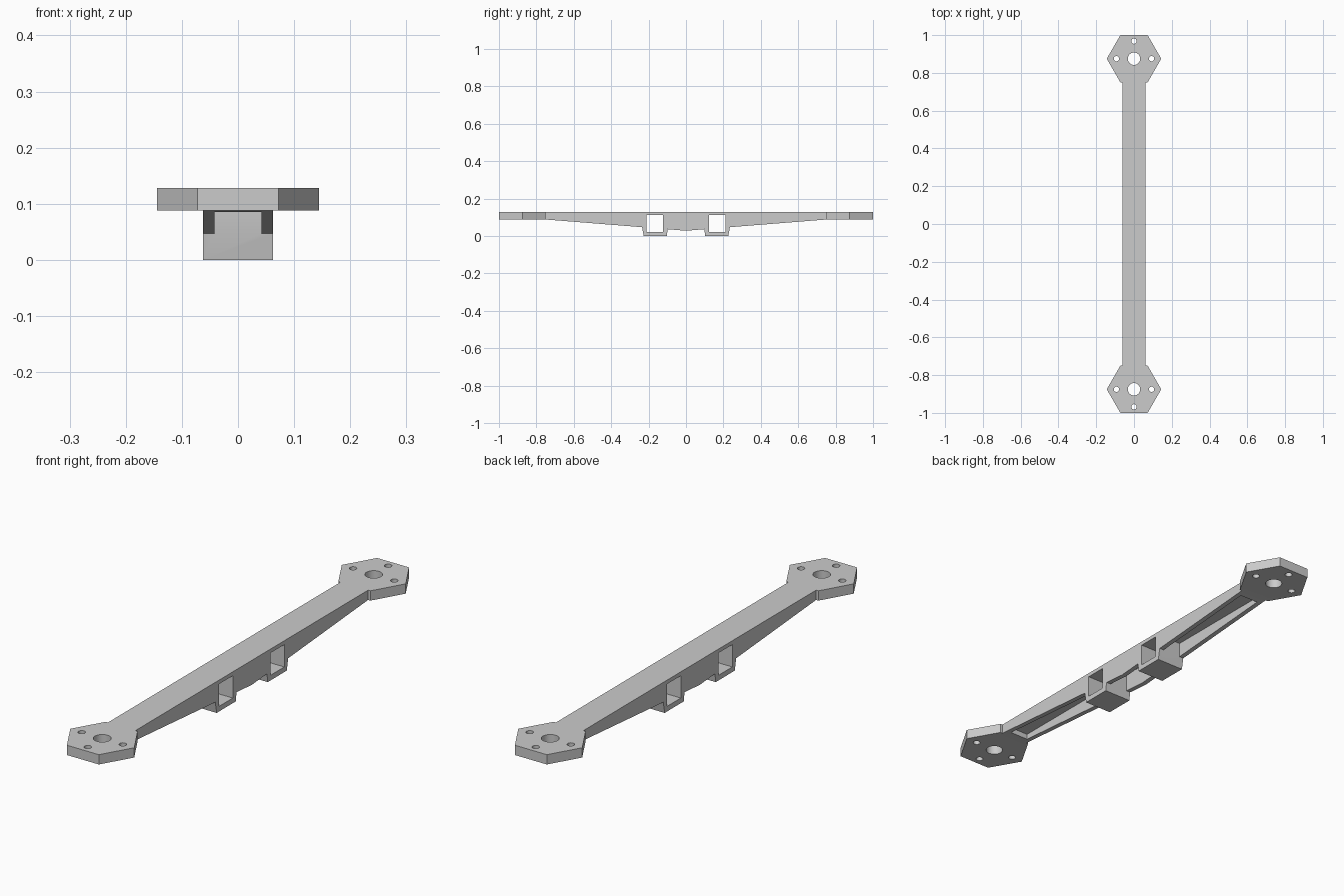
import bpy, bmesh, math
from mathutils import Vector

cube = bpy.data.objects.get("Cube")
if cube:
    bpy.data.objects.remove(cube, do_unlink=True)

GREY = (0.6, 0.6, 0.6, 1)
mat = bpy.data.materials.new("light grey")
mat.use_nodes = True
mat.diffuse_color = GREY
mat.node_tree.nodes["Principled BSDF"].inputs["Base Color"].default_value = GREY

TOP, HEX_BOTTOM, CEILING = 0.128, 0.088, 0.108
HALF_WIDTH, HALF_CHANNEL = 0.062, 0.042
HEX_Y = 0.875


def prism(bm, outline, depth):
    """Closed prism from a planar outline swept along a vector."""
    face = bm.faces.new([bm.verts.new(p) for p in outline])
    swept = bmesh.ops.extrude_face_region(bm, geom=[face], use_keep_orig=True)
    moved = [v for v in swept["geom"] if isinstance(v, bmesh.types.BMVert)]
    bmesh.ops.translate(bm, verts=moved, vec=Vector(depth))


def ring(x, y, z, radius, sides):
    return [(x + radius * math.cos(math.tau * i / sides),
             y + radius * math.sin(math.tau * i / sides), z) for i in range(sides)]


def box(bm, x0, x1, y0, y1, z0, z1):
    prism(bm, [(x0, y0, z0), (x1, y0, z0), (x1, y1, z0), (x0, y1, z0)], (0, 0, z1 - z0))


def finish(bm, name):
    bmesh.ops.recalc_face_normals(bm, faces=bm.faces[:])
    mesh = bpy.data.meshes.new(name)
    bm.to_mesh(mesh)
    bm.free()
    mesh.materials.append(mat)
    obj = bpy.data.objects.new(name, mesh)
    bpy.context.collection.objects.link(obj)
    return obj


def combine(target, other, operation):
    mod = target.modifiers.new(operation.lower(), "BOOLEAN")
    mod.operation, mod.object, mod.solver = operation, other, "EXACT"
    bpy.context.view_layer.objects.active = target
    bpy.ops.object.modifier_apply(modifier=mod.name)
    bpy.data.objects.remove(other, do_unlink=True)


# Tapered beam with two clamp blocks, from a mirrored side profile
half = [(0.098, 0.036), (0.103, 0), (0.226, 0), (0.235, 0.047),
        (0.75, HEX_BOTTOM), (0.79, HEX_BOTTOM), (0.79, TOP)]
profile = [(0, 0.028)] + half + [(-y, z) for y, z in reversed(half)]
bm = bmesh.new()
prism(bm, [(-HALF_WIDTH, y, z) for y, z in profile], (2 * HALF_WIDTH, 0, 0))
arm = finish(bm, "arm_beam")

# Hexagonal mounting plates
bm = bmesh.new()
for side in (-1, 1):
    prism(bm, ring(0, side * HEX_Y, HEX_BOTTOM, 0.25 / math.sqrt(3), 6), (0, 0, TOP - HEX_BOTTOM))
combine(arm, finish(bm, "mounting_plates"), "UNION")

# Underside channel, square cross holes and screw holes
bm = bmesh.new()
box(bm, -HALF_CHANNEL, HALF_CHANNEL, -0.098, 0.098, -0.05, CEILING)
for side in (-1, 1):
    for near, far, wide, low, high in ((0.235, 0.72, HALF_CHANNEL, -0.05, CEILING),
                                       (0.122, 0.21, 0.1, 0.021, 0.112)):
        y0, y1 = sorted((side * near, side * far))
        box(bm, -wide, wide, y0, y1, low, high)
    for x, y, radius in ((0, 0, 0.033), (0.093, 0, 0.014), (-0.093, 0, 0.014), (0, 0.093, 0.014)):
        prism(bm, ring(x, side * (HEX_Y + y), 0.05, radius, 32), (0, 0, 0.1))
cutter = finish(bm, "cutter")
cutter.hide_render = True
combine(arm, cutter, "DIFFERENCE")

# Smooth the round holes, keep all edges sharp
bpy.ops.object.select_all(action="DESELECT")
arm.select_set(True)
bpy.context.view_layer.objects.active = arm
bpy.ops.object.shade_smooth_by_angle(angle=math.radians(30))
